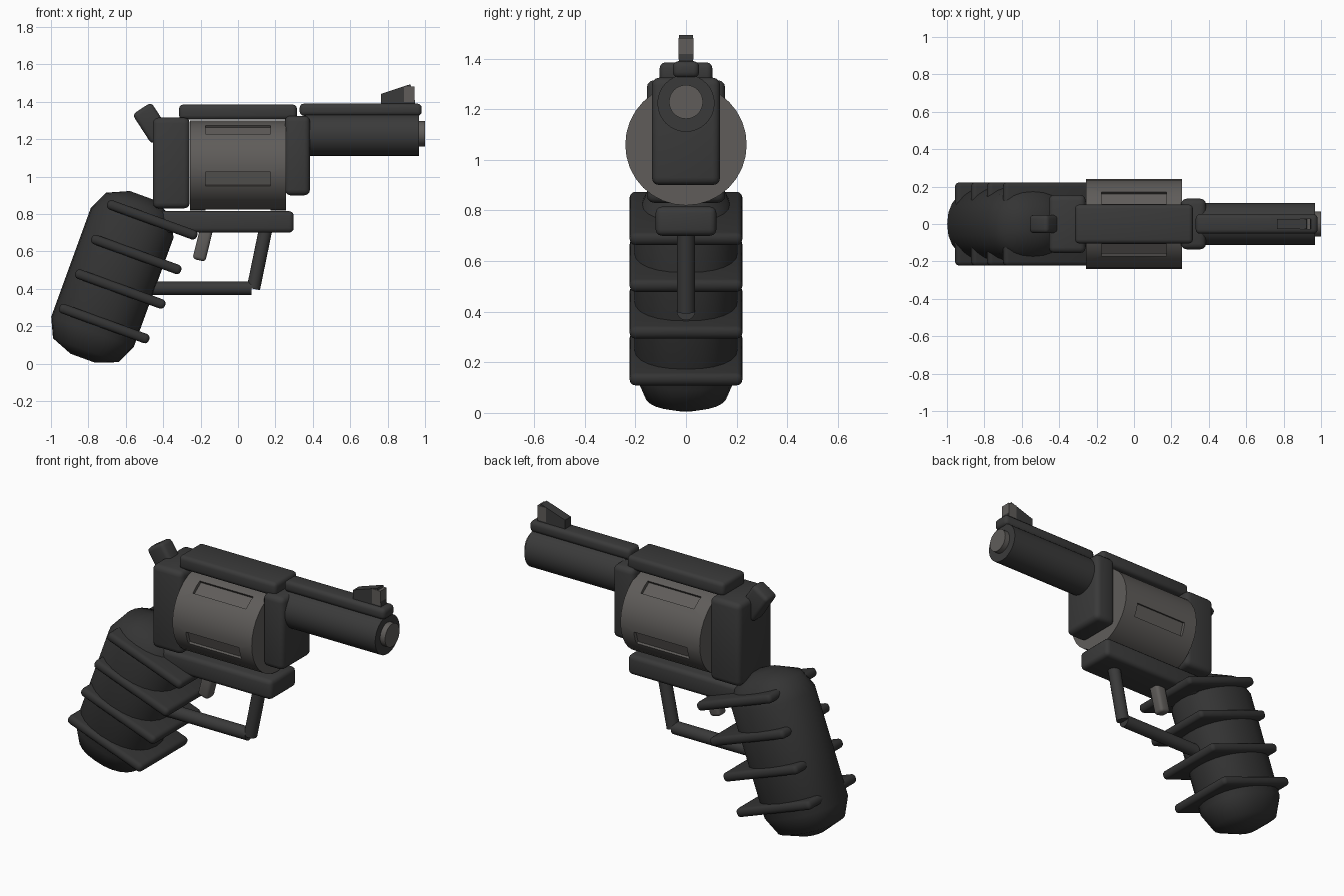
import bpy, bmesh, math
from mathutils import Vector, Matrix

if "Cube" in bpy.data.objects:
    bpy.data.objects.remove(bpy.data.objects["Cube"])


def material(name, rgb):
    m = bpy.data.materials.new(name)
    m.diffuse_color = (*rgb, 1)
    m.use_nodes = True
    m.node_tree.nodes["Principled BSDF"].inputs["Base Color"].default_value = m.diffuse_color
    return m


FRAME = material("frame_black", (0.042, 0.042, 0.042))
GRIP = material("grip_black", (0.034, 0.034, 0.034))
STEEL = material("worn_steel", (0.115, 0.108, 0.102))


def finish(name, bm, mat, matrix=Matrix(), angle=35):
    """Turn a bmesh into a smooth-by-angle object."""
    bmesh.ops.recalc_face_normals(bm, faces=bm.faces)
    me = bpy.data.meshes.new(name)
    bm.to_mesh(me)
    bm.free()
    me.materials.append(mat)
    ob = bpy.data.objects.new(name, me)
    ob.matrix_world = matrix
    bpy.context.collection.objects.link(ob)
    smooth(ob, angle)
    return ob


def smooth(ob, angle):
    bpy.ops.object.select_all(action='DESELECT')
    ob.select_set(True)
    bpy.context.view_layer.objects.active = ob
    bpy.ops.object.shade_smooth_by_angle(angle=math.radians(angle))


def box(name, center, size, mat, bevel=0.025, tilt=0):
    """Rounded box, tilted about y by degrees."""
    bm = bmesh.new()
    bmesh.ops.create_cube(bm, size=1, matrix=Matrix.Diagonal((*size, 1)))
    if bevel:
        bmesh.ops.bevel(bm, geom=bm.edges[:], offset=bevel, segments=3,
                        profile=0.5, affect='EDGES')
    mx = Matrix.Translation(center) @ Matrix.Rotation(math.radians(tilt), 4, 'Y')
    return finish(name, bm, mat, mx)


def block(name, x0, x1, z0, z1, half_y, mat, bevel=0.025):
    return box(name, ((x0 + x1) / 2, 0, (z0 + z1) / 2),
               (x1 - x0, 2 * half_y, z1 - z0), mat, bevel)


def rod(name, a, b, radius, mat, sides=32):
    """Cylinder between two points."""
    a, b = Vector(a), Vector(b)
    bm = bmesh.new()
    bmesh.ops.create_cone(bm, cap_ends=True, segments=sides, radius1=radius,
                          radius2=radius, depth=(b - a).length)
    mx = Matrix.Translation((a + b) / 2) @ (b - a).to_track_quat('Z', 'Y').to_matrix().to_4x4()
    return finish(name, bm, mat, mx)


# Grip: rounded-end column, leaning forward
TILT = 20
grip_mx = Matrix.Translation((-0.672, 0, 0.461)) @ Matrix.Rotation(math.radians(TILT), 4, 'Y')
profile = [(0.07, -0.46), (0.187, -0.414), (0.235, -0.31),
           (0.235, 0.31), (0.187, 0.414), (0.07, 0.466)]
bm = bmesh.new()
rings = []
N = 24
for r, z in profile:
    ring = []
    for i in range(N):
        t = 2 * math.pi * i / N
        c, s = math.cos(t), math.sin(t)
        ring.append(bm.verts.new((r * math.copysign(abs(c) ** 0.88, c),
                                  0.87 * r * math.copysign(abs(s) ** 0.88, s), z)))
    rings.append(ring)
for lo, hi in zip(rings, rings[1:]):
    for i in range(N):
        j = (i + 1) % N
        bm.faces.new((lo[i], lo[j], hi[j], hi[i]))
bm.faces.new(rings[0])
bm.faces.new(rings[-1])
finish("grip", bm, GRIP, grip_mx, 60)

# Finger ridges across the grip
for k in range(4):
    along = 0.362 - 0.203 * k
    across = 0.095 - 0.017 * k
    c = grip_mx @ Vector((across, 0, along))
    box(f"grip_ridge_{k + 1}", c, (0.51, 0.445, 0.052), GRIP, 0.022, TILT)

# Frame
block("rear_frame", -0.455, -0.258, 0.83, 1.315, 0.155, FRAME, 0.03)
block("front_frame", 0.25, 0.385, 0.90, 1.325, 0.135, FRAME, 0.03)
block("top_strap", -0.315, 0.315, 1.305, 1.385, 0.104, FRAME, 0.022)
block("lower_frame", -0.46, 0.298, 0.70, 0.815, 0.12, FRAME, 0.025)

# Cylinder drum with five shallow flutes
DRUM_Z, DRUM_R = 1.06, 0.24
drum = rod("drum", (-0.257, 0, DRUM_Z), (0.257, 0, DRUM_Z), DRUM_R, STEEL, 32)
bm = bmesh.new()
for k in range(5):
    a = math.radians(54 + 72 * k)
    mx = (Matrix.Translation((0, 0, DRUM_Z)) @ Matrix.Rotation(-a, 4, 'X').inverted()
          @ Matrix.Translation((0, DRUM_R + 0.03, 0)) @ Matrix.Diagonal((0.345, 0.1, 0.08, 1)))
    bmesh.ops.create_cube(bm, size=1, matrix=mx)
cutter = finish("flute_cutter", bm, STEEL)
cutter.hide_render = True
mod = drum.modifiers.new("flutes", 'BOOLEAN')
mod.operation = 'DIFFERENCE'
mod.solver = 'EXACT'
mod.object = cutter
bpy.context.view_layer.update()
bpy.context.view_layer.objects.active = drum
bpy.ops.object.modifier_apply(modifier=mod.name)
bpy.data.objects.remove(cutter)
smooth(drum, 35)

# Barrel, muzzle and rib
rod("barrel", (0.36, 0, 1.224), (0.968, 0, 1.224), 0.113, FRAME)
rod("muzzle", (0.93, 0, 1.229), (1.0, 0, 1.229), 0.067, STEEL)
block("barrel_rib", 0.33, 0.982, 1.325, 1.39, 0.052, FRAME, 0.022)

# Front sight wedge with a light insert
bm = bmesh.new()
outline = [(0.765, 1.375), (0.765, 1.442), (0.922, 1.494), (0.945, 1.41), (0.945, 1.375)]
base = bm.faces.new([bm.verts.new((x, -0.027, z)) for x, z in outline])
ext = bmesh.ops.extrude_face_region(bm, geom=[base])
bmesh.ops.translate(bm, vec=(0, 0.054, 0),
                    verts=[v for v in ext["geom"] if isinstance(v, bmesh.types.BMVert)])
finish("front_sight", bm, FRAME)
box("sight_insert", (0.915, 0, 1.44), (0.055, 0.058, 0.085), STEEL, 0, 0)

# Hammer
box("hammer", (-0.463, 0, 1.285), (0.19, 0.098, 0.12), FRAME, 0.022, 57)

# Trigger and guard
box("trigger", (-0.188, 0, 0.64), (0.07, 0.07, 0.18), STEEL, 0.018, 14)
rod("guard_front", (0.15, 0, 0.73), (0.082, 0, 0.40), 0.036, FRAME, 16)
rod("guard_bottom", (-0.50, 0, 0.403), (0.072, 0, 0.403), 0.037, FRAME, 16)
